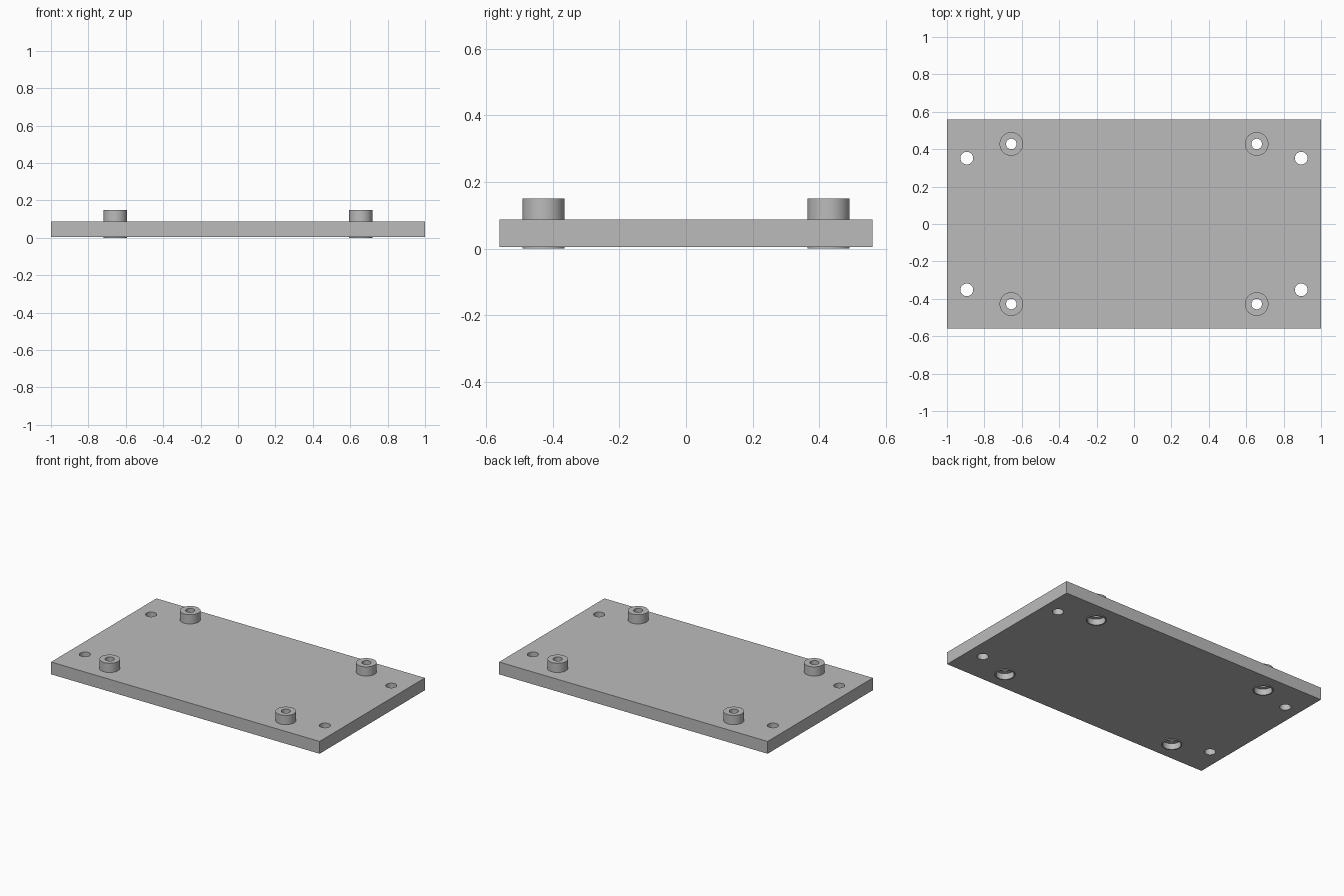
import bpy, bmesh, math
from mathutils import Matrix, Vector

cube = bpy.data.objects.get("Cube")
if cube:
    bpy.data.objects.remove(cube, do_unlink=True)

grey = bpy.data.materials.new("plain grey")
grey.use_nodes = True
grey.diffuse_color = (0.5, 0.5, 0.5, 1)
grey.node_tree.nodes["Principled BSDF"].inputs["Base Color"].default_value = grey.diffuse_color

WIDTH, DEPTH = 2.0, 1.12
BOTTOM, TOP, BOSS_TOP = 0.005, 0.088, 0.15
BOSS_X, BOSS_Y, BOSS_R = 0.656, 0.428, 0.063
BORE_R, RECESS_R, RECESS_TOP = 0.028, 0.055, 0.04
HOLE_X, HOLE_Y, HOLE_R = 0.894, 0.352, 0.034
SIDES = 48


def add_object(name, bm):
    bmesh.ops.recalc_face_normals(bm, faces=bm.faces)
    mesh = bpy.data.meshes.new(name)
    bm.to_mesh(mesh)
    bm.free()
    mesh.materials.append(grey)
    obj = bpy.data.objects.new(name, mesh)
    bpy.context.collection.objects.link(obj)
    return obj


def smooth(obj):
    bpy.ops.object.select_all(action="DESELECT")
    obj.select_set(True)
    bpy.context.view_layer.objects.active = obj
    bpy.ops.object.shade_smooth_by_angle(angle=math.radians(30))


def corners(x, y):
    return [(sx * x, sy * y) for sx in (-1, 1) for sy in (-1, 1)]


# Base plate
bm = bmesh.new()
size = Matrix.Diagonal((WIDTH, DEPTH, TOP - BOTTOM, 1))
bmesh.ops.create_cube(bm, size=1, matrix=Matrix.Translation((0, 0, (TOP + BOTTOM) / 2)) @ size)
plate = add_object("base_plate", bm)

# Cutter for the corner screw holes and the seats of the standoffs
bm = bmesh.new()
for spots, radius in ((corners(HOLE_X, HOLE_Y), HOLE_R),
                      (corners(BOSS_X, BOSS_Y), BOSS_R - 0.002)):
    for x, y in spots:
        bmesh.ops.create_cone(bm, cap_ends=True, segments=SIDES, radius1=radius,
                              radius2=radius, depth=0.5,
                              matrix=Matrix.Translation((x, y, 0)))
cutter = add_object("hole_cutter", bm)
cutter.hide_render = True

cut = plate.modifiers.new("screw holes", "BOOLEAN")
cut.operation = "DIFFERENCE"
cut.solver = "EXACT"
cut.object = cutter
smooth(plate)
bpy.ops.object.modifier_apply(modifier=cut.name)
bpy.data.objects.remove(cutter, do_unlink=True)

# Standoffs: a turned sleeve with a through bore and a recess underneath
profile = [(BORE_R, BOSS_TOP), (BOSS_R, BOSS_TOP), (BOSS_R, 0),
           (RECESS_R, 0), (RECESS_R, RECESS_TOP), (BORE_R, RECESS_TOP)]
for i, (x, y) in enumerate(corners(BOSS_X, BOSS_Y)):
    bm = bmesh.new()
    ring = [bm.verts.new((r, 0, z)) for r, z in profile]
    edges = [bm.edges.new((ring[k - 1], ring[k])) for k in range(len(ring))]
    bmesh.ops.spin(bm, geom=ring + edges, cent=(0, 0, 0), axis=(0, 0, 1),
                   angle=math.tau, steps=SIDES, use_merge=True)
    bmesh.ops.remove_doubles(bm, verts=bm.verts, dist=0.0001)
    bmesh.ops.translate(bm, verts=bm.verts, vec=Vector((x, y, 0)))
    side = "left" if x > 0 else "right"
    end = "back" if y > 0 else "front"
    smooth(add_object(f"standoff_{end}_{side}", bm))
